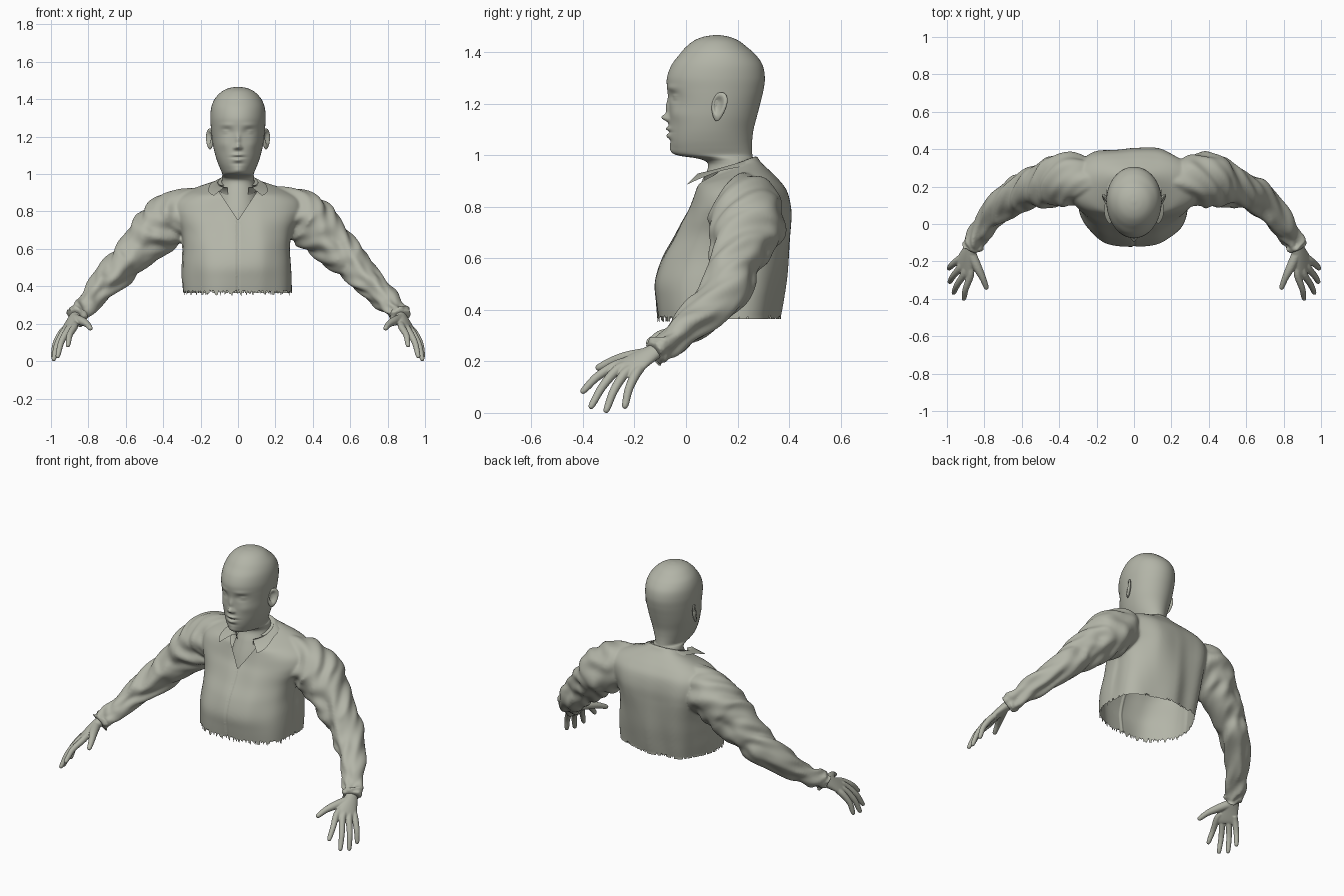
import bpy, bmesh, math, random
from mathutils import Vector, noise

if "Cube" in bpy.data.objects:
    bpy.data.objects.remove(bpy.data.objects["Cube"])

random.seed(4)
clay = bpy.data.materials.new("grey_green_clay")
clay.diffuse_color = (0.45, 0.46, 0.39, 1)
clay.use_nodes = True
clay.node_tree.nodes["Principled BSDF"].inputs["Base Color"].default_value = clay.diffuse_color


def spline(keys, steps):
    """Catmull-Rom through tuples of any length."""
    out = []
    k = [keys[0]] + list(keys) + [keys[-1]]
    for i in range(1, len(k) - 2):
        for s in range(steps):
            t = s / steps
            out.append([0.5 * (2 * b + (c - a) * t + (2 * a - 5 * b + 4 * c - d) * t * t
                               + (3 * b - a - 3 * c + d) * t ** 3)
                        for a, b, c, d in zip(k[i - 1], k[i], k[i + 1], k[i + 2])])
    out.append(list(keys[-1]))
    return out


def add_rows(bm, rows, wrap=True, caps=(False, False)):
    """Skin rows of points into quads."""
    vs = [[bm.verts.new(p) for p in row] for row in rows]
    n = len(rows[0])
    for a, b in zip(vs, vs[1:]):
        for j in range(n if wrap else n - 1):
            k = (j + 1) % n
            bm.faces.new((a[j], a[k], b[k], b[j]))
    if caps[0]:
        bm.faces.new(vs[0])
    if caps[1]:
        bm.faces.new(vs[-1])


def finish(name, bm, mirror=False):
    bmesh.ops.recalc_face_normals(bm, faces=bm.faces)
    me = bpy.data.meshes.new(name)
    bm.to_mesh(me)
    bm.free()
    me.polygons.foreach_set("use_smooth", [True] * len(me.polygons))
    me.materials.append(clay)
    ob = bpy.data.objects.new(name, me)
    bpy.context.collection.objects.link(ob)
    if mirror:
        ob.modifiers.new("mirror", 'MIRROR')
    return ob


def fuse(ob, voxel, passes):
    m = ob.modifiers.new("fuse", 'REMESH')
    m.mode, m.voxel_size, m.use_smooth_shade = 'VOXEL', voxel, True
    s = ob.modifiers.new("relax", 'SMOOTH')
    s.factor, s.iterations = .5, passes


def power(v, e):
    return math.copysign(abs(v) ** e, v)


def tube(keys, steps, n, fold=0.0, seed=0.0):
    """Rings of radius r along (x, y, z, r) keys, optionally creased like cloth."""
    pts = spline(keys, steps)
    rows = []
    for i, p in enumerate(pts):
        c = Vector(p[:3])
        d = (Vector(pts[min(i + 1, len(pts) - 1)][:3]) - Vector(pts[max(i - 1, 0)][:3])).normalized()
        side = d.cross(Vector((0, 0, 1))).normalized()
        up = side.cross(d)
        row = []
        for j in range(n):
            a = 2 * math.pi * j / n
            u = side * math.cos(a) + up * math.sin(a)
            s = i / steps
            crease = fold * noise.noise(Vector((u.x * 1.5 + seed, u.z * 1.5 + 5, s * 1.3 + u.y * 1.6)))
            row.append(c + u * (p[3] + crease))
        rows.append(row)
    return rows


# Head and neck: z, front y, back y, half width
head_keys = [(.72, .0, .25, .12), (.82, .03, .268, .12), (.90, .062, .272, .10), (.95, .085, .268, .089),
             (.975, .078, .262, .086), (.988, .04, .26, .085), (.997, -.02, .258, .084),
             (1.007, -.048, .257, .086), (1.03, -.058, .256, .096), (1.06, -.064, .257, .108),
             (1.10, -.066, .262, .121), (1.15, -.066, .275, .133), (1.20, -.066, .288, .140),
             (1.25, -.072, .30, .145), (1.30, -.074, .306, .148), (1.35, -.056, .297, .144),
             (1.39, -.026, .270, .131), (1.42, .0, .236, .110), (1.445, .032, .203, .081),
             (1.46, .070, .165, .046), (1.466, .11, .13, .01)]
# Face relief: x, z, spread x, spread z, height
half_face = [(.016, 1.139, .009, .009, .009), (.058, 1.228, .030, .019, -.012),
             (.064, 1.226, .019, .010, .009), (.064, 1.225, .020, .0035, -.003),
             (.060, 1.262, .035, .012, .004), (.080, 1.16, .03, .03, .006)]
face = half_face + [(-a, b, c, d, e) for a, b, c, d, e in half_face] + [
    (0, 1.146, .014, .014, .027), (0, 1.185, .013, .03, .013), (0, 1.103, .028, .008, .012),
    (0, 1.075, .024, .010, .011), (0, 1.089, .036, .0035, -.004), (0, 1.055, .03, .008, -.003),
    (0, 1.02, .026, .016, .006)]
rows = []
for z, yf, yb, hw in spline(head_keys, 11):
    yc = yf + (yb - yf) * .52
    row = []
    for j in range(120):
        a = 2 * math.pi * j / 120
        x, s = hw * math.cos(a), math.sin(a)
        y = yc + (s * (yb - yc) if s > 0 else s * (yc - yf))
        if s < 0 and z > .99:
            relief = sum(h * math.exp(-((x - fx) / sx) ** 2 - ((z - fz) / sz) ** 2)
                         for fx, fz, sx, sz, h in face)
            y -= relief * min(1, -s * 2)
        row.append((x, y, z))
    rows.append(row)
bm = bmesh.new()
add_rows(bm, rows, caps=(False, True))
finish("head_and_neck", bm)

# Ears: flattened shells with a hollow in the outer side
bm = bmesh.new()
bmesh.ops.create_uvsphere(bm, u_segments=36, v_segments=24, radius=1)
for v in bm.verts:
    p = v.co.copy()
    x = p.x * .015
    if p.x > 0:
        x -= .021 * math.exp(-(math.hypot(p.y + .15, p.z - .1) / .55) ** 4)
    y = p.y * .029 * (1 + .3 * p.z)
    z = p.z * .056
    v.co = (.150 + x + y * .5, .128 + y + z * .15, 1.188 + z)
finish("ears", bm, True)

# Shirt body: front z, back z, front y, back y, half width
body_keys = [(.32, .32, -.108, .35, .284), (.43, .43, -.118, .37, .29), (.51, .53, -.12, .388, .288),
             (.60, .63, -.09, .40, .285), (.68, .72, -.045, .408, .30), (.745, .79, -.012, .408, .33),
             (.79, .86, .012, .392, .345), (.84, .905, .03, .36, .325), (.875, .94, .04, .325, .26),
             (.888, .968, .045, .295, .18), (.90, .985, .055, .282, .125), (.915, .998, .06, .275, .108)]
N = 160
rows = []
for zf, zb, yf, yb, hw in spline(body_keys, 6):
    row = []
    for j in range(N):
        a = -math.pi / 2 + 2 * math.pi * j / N
        c, s = math.cos(a), math.sin(a)
        x, f = hw * power(c, .83), power(s, .83)
        y = (yf + yb) / 2 + f * (yb - yf) / 2
        z = zf + (zb - zf) * (f + 1) / 2
        # hanging folds, fading toward the neckline
        w = .030 if s > 0 else .014
        fold = w * noise.noise(Vector((x * 8, y * 6, z * 2.2))) * min(1, max(0, (.97 - z) / .25))
        row.append((x + c * fold, y + s * fold, z))
    rows.append(row)
shirt_bm = bmesh.new()
add_rows(shirt_bm, rows, caps=(True, True))

# Sleeves, running from the yoke over the shoulder to the cuff
sleeve_keys = [(.12, .20, .865, .065), (.22, .222, .828, .106), (.31, .236, .79, .134), (.385, .235, .742, .141),
               (.44, .222, .69, .131), (.50, .207, .63, .116), (.57, .187, .56, .101), (.635, .158, .495, .092),
               (.725, .085, .40, .077), (.805, -.015, .315, .060), (.850, -.09, .260, .050),
               (.862, -.113, .246, .051), (.869, -.127, .237, .051)]
for sx in (1, -1):
    sleeve = tube(sleeve_keys, 8, 56, .026, 3.0 * sx)
    add_rows(shirt_bm, [[(sx * p.x, p.y, p.z) for p in row] for row in sleeve], caps=(True, True))
shirt = finish("shirt", shirt_bm)
fuse(shirt, .007, 9)
graph = bpy.context.evaluated_depsgraph_get()
fused = bpy.data.meshes.new_from_object(shirt.evaluated_get(graph))
shirt.modifiers.clear()
shirt.data = fused
if not fused.materials:
    fused.materials.append(clay)
bm = bmesh.new()
bm.from_mesh(fused)


def slice_region(test, co, no):
    faces = [f for f in bm.faces if test(f.calc_center_median())]
    geom = set(faces)
    for f in faces:
        geom.update(f.edges)
        geom.update(f.verts)
    bmesh.ops.bisect_plane(bm, geom=list(geom), dist=1e-5, plane_co=co, plane_no=no)


def remove(test):
    bmesh.ops.delete(bm, geom=[f for f in bm.faces if test(f.calc_center_median())], context='FACES')


# Open neckline and open hem
for sx in (1, -1):
    slice_region(lambda c: c.y < .14 and abs(c.x) < .13 and c.z > .73, (0, 0, .755), (1.5 * sx, 0, 1))
remove(lambda c: c.y < .12 and abs(c.x) < .11 and c.z > .755 + 1.5 * abs(c.x))
slice_region(lambda c: abs(c.x) < .36 and c.z < .40, (0, 0, .374), (0, 0, 1))
remove(lambda c: abs(c.x) < .36 and c.z < .374)
# Frayed hem threads and the button-edge crease
for v in bm.verts:
    if v.is_boundary and v.co.z < .38:
        if v.co.y < .12:
            v.co.z += random.uniform(-.026, .012)
        else:
            v.co.z -= .010 - (random.random() < .15) * random.uniform(0, .03)
    elif v.co.y < .1 and v.co.z < .76 and abs(v.co.x) < .006:
        v.co.y += .005
bm.to_mesh(fused)
bm.free()

# Folded collar with pointed front ends
rows = [[], [], [], []]
for j in range(61):
    a = -math.pi / 2 + .55 + (2 * math.pi - 1.1) * j / 60
    c, s = math.cos(a), math.sin(a)
    f = max(0, -s) ** 2
    rows[0].append((.102 * c, .164 + .106 * s, .92 + .04 * s))
    rows[1].append((.109 * c, .163 + .110 * s, .958 + .036 * s))
    rows[2].append((.118 * c * (1 + .25 * f), .160 + .117 * s - .02 * f, .958 + .034 * s))
    rows[3].append((.15 * c * (1 + .9 * f), .160 + .127 * s - .07 * f, .945 + .024 * s - .055 * f))
bm = bmesh.new()
add_rows(bm, rows, wrap=False)
finish("collar", bm)

# Hands: palm, four fingers and thumb fused together
bm = bmesh.new()
W = Vector((-.07, -.10, .03)).normalized()
T = W.cross(Vector((.05, -.13, -.09))).normalized()
rows = []
for x, y, z, w, t in spline([(.846, -.065, .268, .034, .029), (.864, -.11, .245, .036, .029),
                             (.886, -.17, .212, .051, .026), (.909, -.235, .170, .066, .020),
                             (.915, -.256, .155, .056, .012)], 5):
    rows.append([Vector((x, y, z)) + W * w * math.cos(a) + T * t * math.sin(a)
                 for a in (2 * math.pi * j / 24 for j in range(24))])
add_rows(bm, rows, caps=(True, True))
fingers = [((.875, -.278, .182), (.910, -.403, .081)), ((.910, -.270, .165), (.965, -.370, .022)),
           ((.935, -.240, .150), (.986, -.311, .006)), ((.946, -.197, .147), (.990, -.238, .022))]
wrist = Vector((.87, -.13, .235))
for knuckle, tip in fingers:
    k, e = Vector(knuckle), Vector(tip)
    m = k.lerp(e, .5) + Vector((.007, -.004, .009))
    tube_keys = [(*k.lerp(wrist, .3), .018), (*k, .019), (*m, .0165), (*m.lerp(e, .75), .014),
                 (*e, .0105), (*(e + (e - m).normalized() * .006), .005)]
    add_rows(bm, tube(tube_keys, 4, 16), caps=(True, True))
add_rows(bm, tube([(.872, -.155, .226, .027), (.837, -.232, .214, .024), (.809, -.288, .199, .018),
                   (.790, -.338, .176, .0135), (.786, -.349, .170, .006)], 4, 16), caps=(True, True))
hands = finish("hands", bm)
fuse(hands, .004, 4)
hands.modifiers.new("mirror", 'MIRROR')
